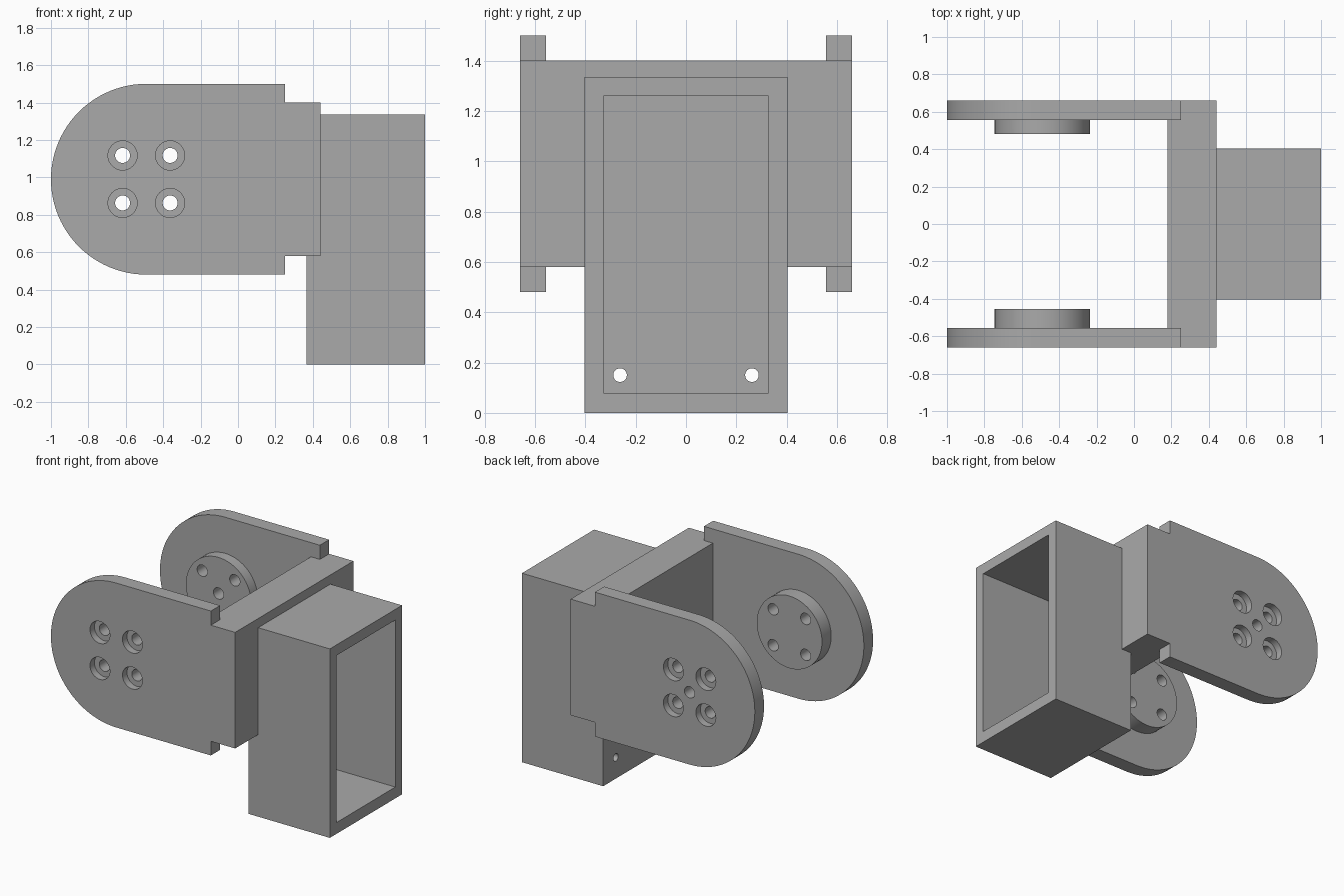
import bpy
import bmesh
from math import pi, cos, sin
from mathutils import Matrix, Vector

cube = bpy.data.objects.get("Cube")
if cube:
    bpy.data.objects.remove(cube, do_unlink=True)

# Single plain grey material
GREY = (0.4, 0.4, 0.4, 1.0)
grey = bpy.data.materials.new("plain_grey")
grey.use_nodes = True
grey.diffuse_color = GREY
grey.node_tree.nodes["Principled BSDF"].inputs["Base Color"].default_value = GREY

# Shared dimensions
PIVOT_X, PIVOT_Z = -0.49, 0.99      # centre of the round arm ends
ARM_R = 0.51
INNER, OUTER = 0.557, 0.66          # arm faces, measured from the middle
BOLT = 0.127                        # bolt offset from the pivot
HOLE_R, BORE_R, BORE_DEPTH = 0.04, 0.078, 0.05


def finish(name, bm):
    bmesh.ops.recalc_face_normals(bm, faces=bm.faces)
    mesh = bpy.data.meshes.new(name)
    bm.to_mesh(mesh)
    bm.free()
    mesh.materials.append(grey)
    obj = bpy.data.objects.new(name, mesh)
    bpy.context.collection.objects.link(obj)
    return obj


def box(name, low, high):
    low, high = Vector(low), Vector(high)
    bm = bmesh.new()
    place = Matrix.Translation((low + high) / 2) @ Matrix.Diagonal((*(high - low), 1))
    bmesh.ops.create_cube(bm, size=1, matrix=place)
    return finish(name, bm)


def rod(name, axis, centre, radius, length, sides=32):
    turn = Matrix.Rotation(pi / 2, 4, "X" if axis == "Y" else "Y")
    bm = bmesh.new()
    bmesh.ops.create_cone(bm, cap_ends=True, segments=sides, radius1=radius,
                          radius2=radius, depth=length,
                          matrix=Matrix.Translation(centre) @ turn)
    return finish(name, bm)


def combine(target, tool, operation):
    mod = target.modifiers.new(operation.lower(), "BOOLEAN")
    mod.operation, mod.solver, mod.object = operation, "EXACT", tool
    bpy.context.view_layer.objects.active = target
    bpy.ops.object.modifier_apply(modifier=mod.name)
    bpy.data.objects.remove(tool, do_unlink=True)


def smooth(obj):
    bpy.ops.object.select_all(action="DESELECT")
    obj.select_set(True)
    bpy.context.view_layer.objects.active = obj
    bpy.ops.object.shade_smooth_by_angle(angle=pi / 6)


def arm(name, side, boss_depth):
    # Rounded plate with a narrower tab that joins the crossbar
    half = [(0.44, 0.58), (0.25, 0.58), (0.25, PIVOT_Z - ARM_R)]
    steps = 48
    arc = [(PIVOT_X - ARM_R * sin(pi * i / steps),
            PIVOT_Z - ARM_R * cos(pi * i / steps)) for i in range(steps + 1)]
    upper = [(x, 2 * PIVOT_Z - z) for x, z in reversed(half)]
    bm = bmesh.new()
    face = bm.faces.new([bm.verts.new((x, side * INNER, z)) for x, z in half + arc + upper])
    grown = bmesh.ops.extrude_face_region(bm, geom=[face], use_keep_orig=True)
    verts = [v for v in grown["geom"] if isinstance(v, bmesh.types.BMVert)]
    bmesh.ops.translate(bm, verts=verts, vec=(0, side * (OUTER - INNER), 0))
    plate = finish(name, bm)

    # Round boss on the inner face, sunk slightly into the plate
    sunk = 0.03
    y = side * (INNER + (sunk - boss_depth) / 2)
    combine(plate, rod("boss", "Y", (PIVOT_X, y, PIVOT_Z), 0.255,
                       boss_depth + sunk, 64), "UNION")

    # Four counterbored bolt holes
    for dx in (-BOLT, BOLT):
        for dz in (-BOLT, BOLT):
            x, z = PIVOT_X + dx, PIVOT_Z + dz
            combine(plate, rod("hole", "Y", (x, side * INNER, z), HOLE_R, 0.6), "DIFFERENCE")
            combine(plate, rod("bore", "Y", (x, side * OUTER, z), BORE_R,
                               2 * BORE_DEPTH), "DIFFERENCE")
    return plate


front_arm = arm("front_arm", -1, 0.103)
rear_arm = arm("rear_arm", 1, 0.075)

# Pivot hole, only in the rear arm
combine(rear_arm, rod("pivot", "Y", (PIVOT_X, INNER, PIVOT_Z), HOLE_R, 0.6), "DIFFERENCE")

# Crossbar joined to the open housing
body = box("crossbar_and_housing", (0.18, -INNER, 0.58), (0.44, INNER, 1.40))
combine(body, box("housing", (0.365, -0.403, 0), (1.0, 0.403, 1.335)), "UNION")
combine(body, box("cavity", (0.44, -0.328, 0.08), (1.2, 0.328, 1.26)), "DIFFERENCE")

# Cable holes through the housing's closed wall
for y in (-0.262, 0.262):
    combine(body, rod("cable_hole", "X", (0.4, y, 0.15), 0.027, 0.2), "DIFFERENCE")

for part in (front_arm, rear_arm, body):
    smooth(part)
